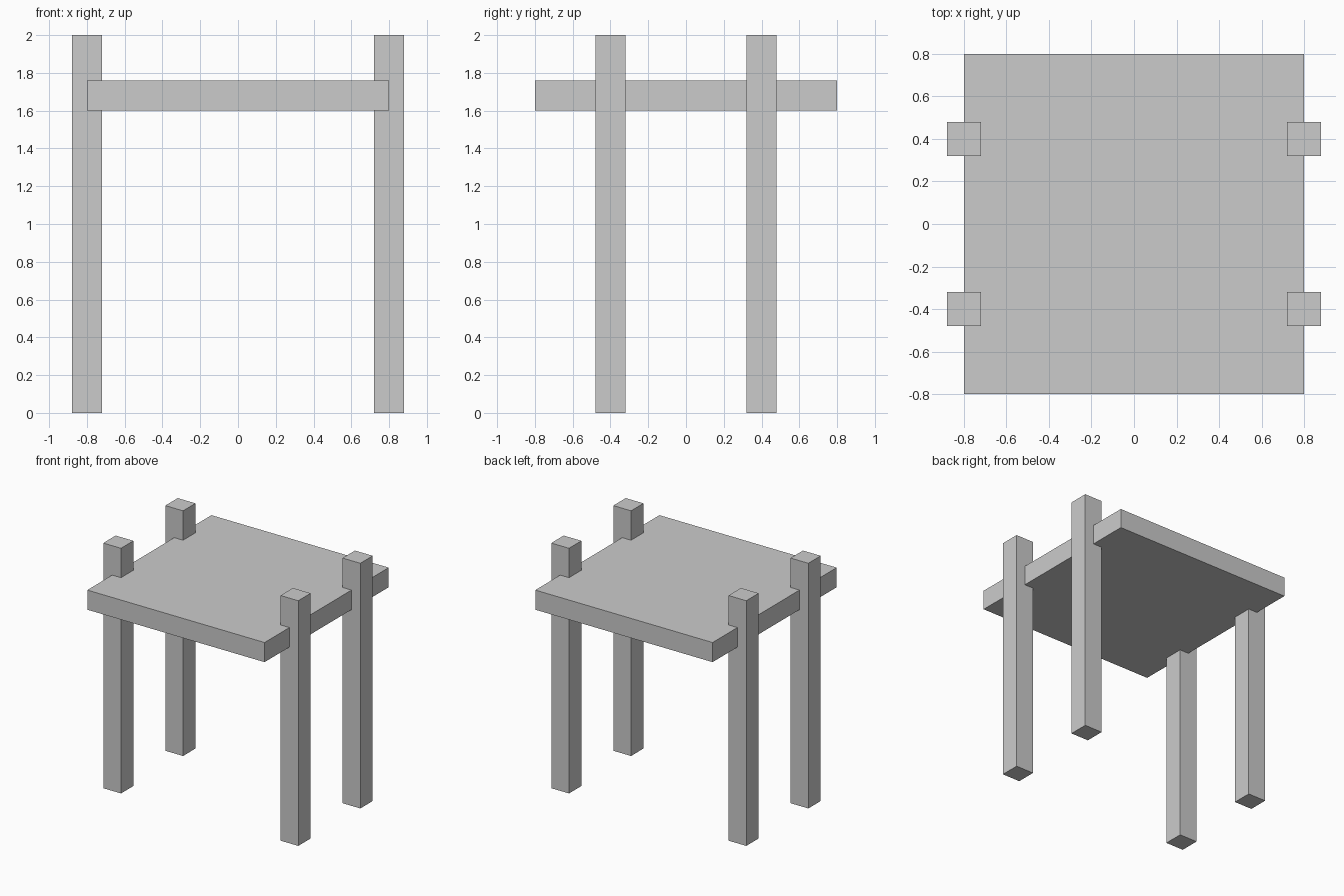
import bpy

if "Cube" in bpy.data.objects:
    bpy.data.objects.remove(bpy.data.objects["Cube"])


def box(name, size, center):
    """Add a box with its dimensions baked into the mesh."""
    bpy.ops.mesh.primitive_cube_add(size=1, location=center)
    obj = bpy.context.object
    obj.name = name
    obj.scale = size
    bpy.ops.object.transform_apply(location=False, rotation=False, scale=True)
    return obj


# Square table top
box("table_top", (1.6, 1.6, 0.16), (0, 0, 1.68))

# Four posts straddling the side edges and rising above the top
for side, x in (("left", -0.8), ("right", 0.8)):
    for end, y in (("front", -0.4), ("back", 0.4)):
        box(f"{end}_{side}_leg", (0.16, 0.16, 2.0), (x, y, 1.0))
